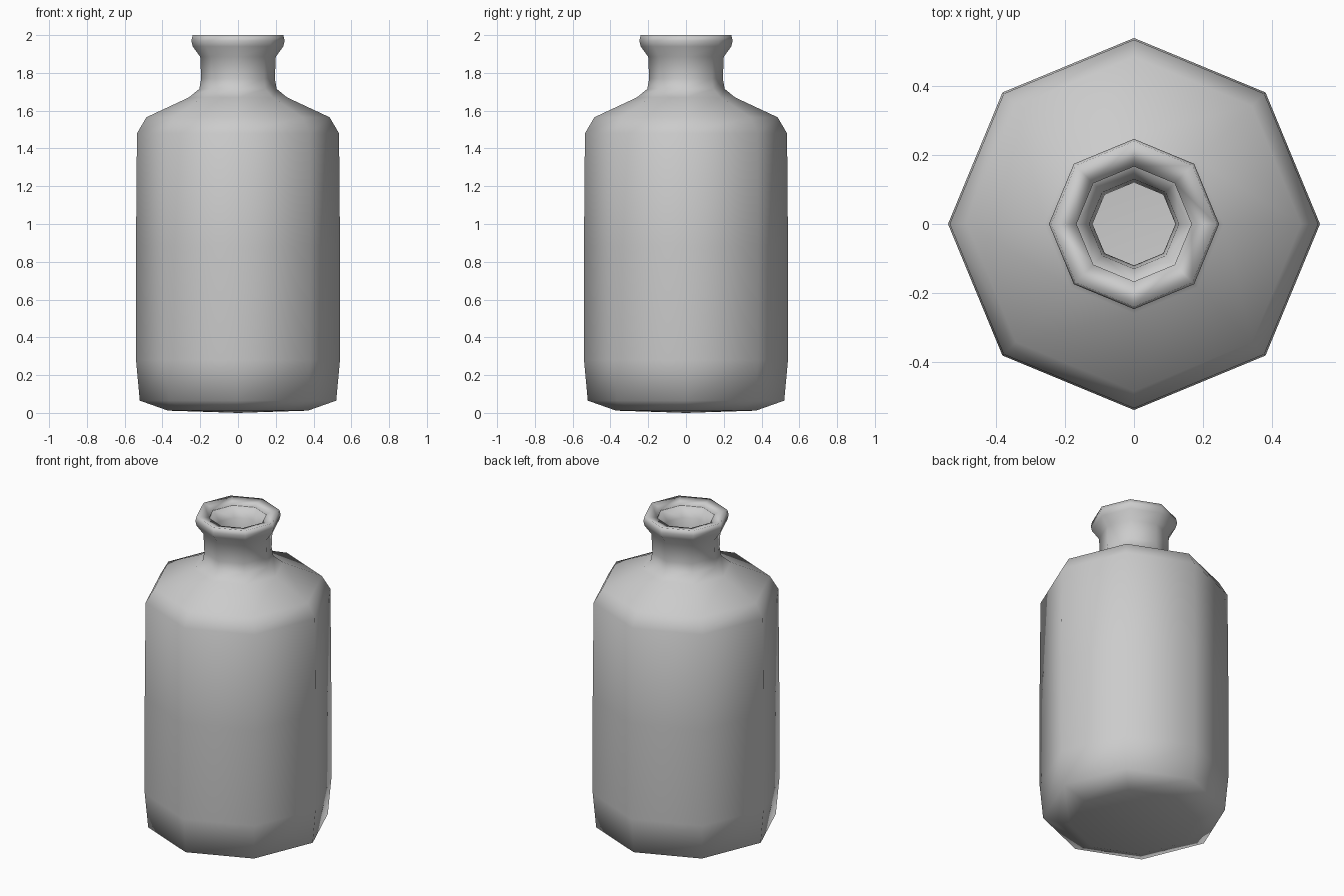
import bpy, bmesh
from math import cos, sin, pi

if "Cube" in bpy.data.objects:
    bpy.data.objects.remove(bpy.data.objects["Cube"])

SIDES = 8

# Outer profile (radius, height) from base to lip
profile = [(0.37, 0.012), (0.52, 0.065), (0.54, 0.28), (0.54, 0.88), (0.535, 1.48),
           (0.485, 1.565), (0.26, 1.67), (0.205, 1.715), (0.195, 1.77),
           (0.20, 1.885), (0.24, 1.94), (0.247, 1.97), (0.24, 2.0)]

bm = bmesh.new()
rings = [[bm.verts.new((r * cos(2 * pi * i / SIDES), r * sin(2 * pi * i / SIDES), z))
          for i in range(SIDES)] for r, z in profile]

# Side walls
for low, high in zip(rings, rings[1:]):
    for i in range(SIDES):
        j = (i + 1) % SIDES
        bm.faces.new((low[i], low[j], high[j], high[i]))

# Base
centre = bm.verts.new((0, 0, 0))
for i in range(SIDES):
    bm.faces.new((rings[0][(i + 1) % SIDES], rings[0][i], centre))

for f in bm.faces:
    f.smooth = True
mesh = bpy.data.meshes.new("bottle")
bm.to_mesh(mesh)
bm.free()
bottle = bpy.data.objects.new("bottle", mesh)
bpy.context.collection.objects.link(bottle)

# Glass thickness, giving the hollow inside and the rim
wall = bottle.modifiers.new("wall", 'SOLIDIFY')
wall.thickness = 0.075
wall.offset = -1
